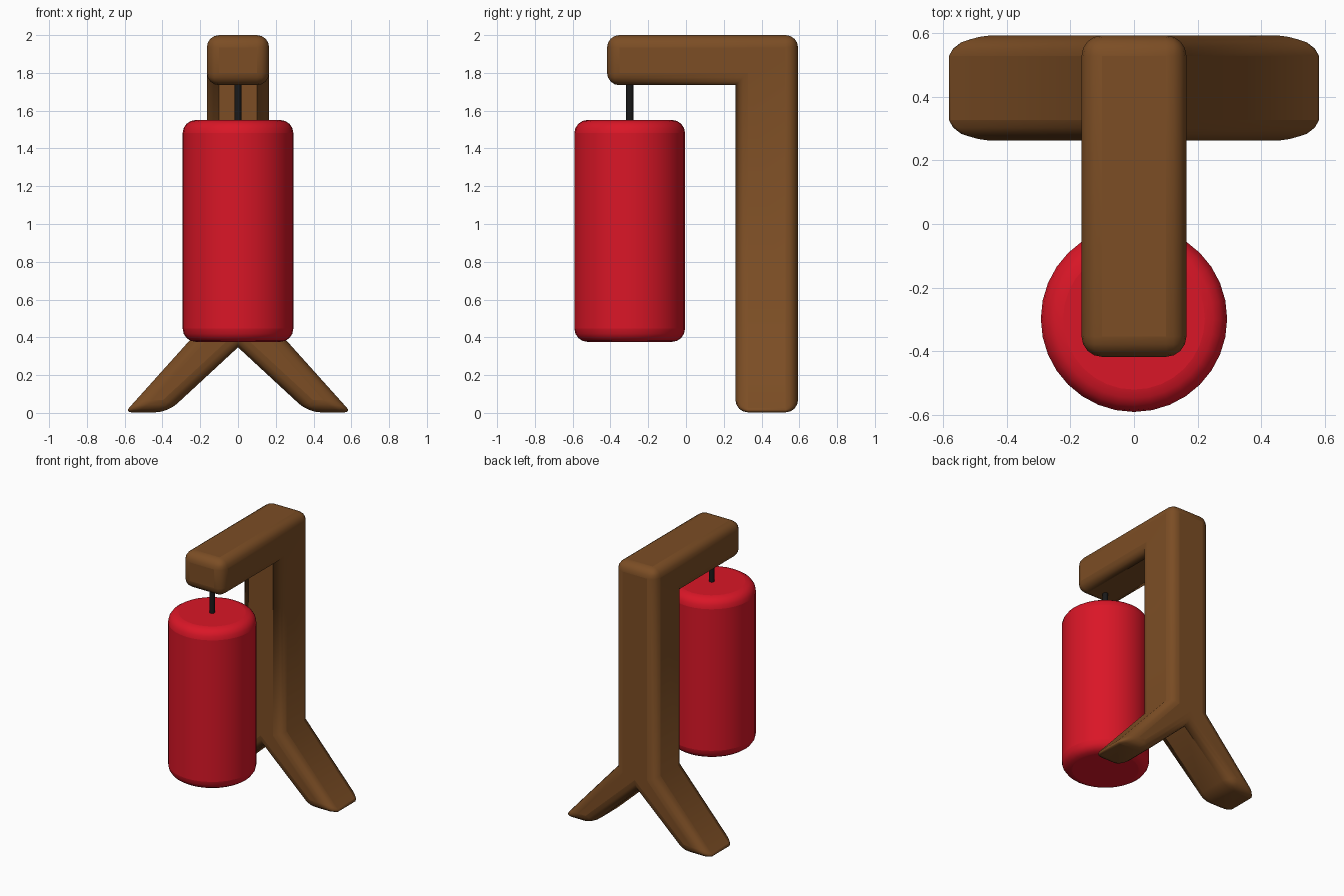
import bpy, bmesh, math

if "Cube" in bpy.data.objects:
    bpy.data.objects.remove(bpy.data.objects["Cube"])


def material(name, rgb):
    m = bpy.data.materials.new(name)
    m.diffuse_color = (*rgb, 1)
    m.use_nodes = True
    m.node_tree.nodes["Principled BSDF"].inputs["Base Color"].default_value = m.diffuse_color
    return m


def finish(ob, mat, angle):
    ob.data.materials.append(mat)
    bpy.ops.object.select_all(action='DESELECT')
    ob.select_set(True)
    bpy.context.view_layer.objects.active = ob
    bpy.ops.object.shade_smooth_by_angle(angle=math.radians(angle))


def add_bevel(ob, width, segments, **kw):
    b = ob.modifiers.new("rounding", 'BEVEL')
    b.width, b.segments = width, segments
    for k, v in kw.items():
        setattr(b, k, v)


def cylinder(name, radius, z0, z1, sides):
    bpy.ops.mesh.primitive_cylinder_add(vertices=sides, radius=radius, depth=z1 - z0,
                                        location=(0, -0.298, (z0 + z1) / 2))
    ob = bpy.context.object
    ob.name = name
    return ob


wood = material("wood", (0.20, 0.075, 0.018))
red = material("red_vinyl", (0.70, 0.008, 0.02))
black = material("black_rope", (0.01, 0.01, 0.01))

# Stand: front outline of post and split legs, plus the head that carries the arm
BACK, FRONT, TIP = 0.593, 0.262, -0.418
bm = bmesh.new()
right = [(0.165, 1.735), (0.165, 0.485), (0.598, 0.003), (0.372, 0.003)]
outline = right + [(0, 0.347)] + [(-x, z) for x, z in reversed(right)]
post_verts = [bm.verts.new((x, BACK, z)) for x, z in outline]
post = bm.faces.new(post_verts)
head_top = [bm.verts.new((x, BACK, 2.0)) for x in (-0.165, 0.165)]
head = bm.faces.new([post_verts[0], post_verts[-1], *head_top])


def extrude(faces, dy):
    r = bmesh.ops.extrude_face_region(bm, geom=faces, use_keep_orig=False)
    verts = [g for g in r['geom'] if isinstance(g, bmesh.types.BMVert)]
    bmesh.ops.translate(bm, verts=verts, vec=(0, dy, 0))
    return [g for g in r['geom'] if isinstance(g, bmesh.types.BMFace)]


back_faces = bmesh.ops.duplicate(bm, geom=[post, head])
front_faces = extrude([post, head], FRONT - BACK)
bmesh.ops.remove_doubles(bm, verts=bm.verts[:], dist=0.0001)

# Arm: pull the head forward
arm_face = [f for f in bm.faces if abs(f.calc_center_median().y - FRONT) < 1e-4
            and f.calc_center_median().z > 1.75]
old = extrude(arm_face, TIP - FRONT)
bmesh.ops.delete(bm, geom=[f for f in arm_face if f.is_valid], context='FACES_ONLY')

# Merge flat neighbours, then weight the outward corners for rounding
seen = {}
for f in bm.faces[:]:
    key = frozenset(f.verts)
    if key in seen:
        bm.faces.remove(f)
    else:
        seen[key] = f
bmesh.ops.recalc_face_normals(bm, faces=bm.faces[:])
bmesh.ops.dissolve_limit(bm, angle_limit=0.02, verts=bm.verts[:], edges=bm.edges[:])
bmesh.ops.recalc_face_normals(bm, faces=bm.faces[:])
weight = bm.edges.layers.float.new("bevel_weight_edge")
for e in bm.edges:
    if len(e.link_faces) == 2 and e.is_convex and e.calc_face_angle() > 0.3:
        toe = all(abs(v.co.x) > 0.55 for v in e.verts)
        e[weight] = 0.5 if toe else 1.0
mesh = bpy.data.meshes.new("stand")
bm.to_mesh(mesh)
bm.free()
stand = bpy.data.objects.new("stand", mesh)
bpy.context.collection.objects.link(stand)
add_bevel(stand, 0.065, 4, limit_method='WEIGHT')
finish(stand, wood, 50)

# Hanging bag and its rope
bag = cylinder("punching_bag", 0.293, 0.376, 1.551, 32)
add_bevel(bag, 0.07, 4, limit_method='ANGLE', angle_limit=math.radians(40))
finish(bag, red, 40)
rope = cylinder("rope", 0.019, 1.5, 1.78, 16)
finish(rope, black, 40)
